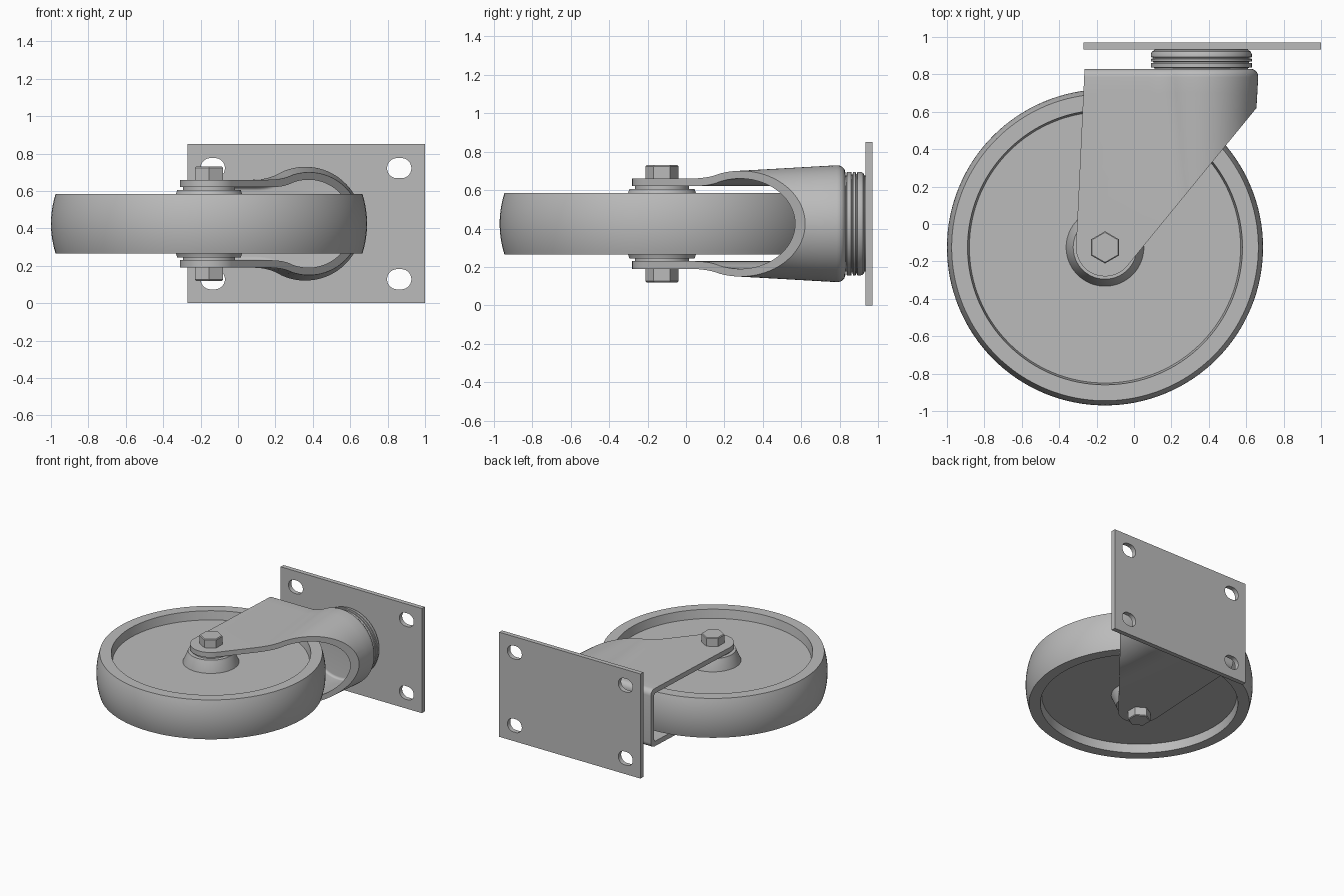
import bpy, bmesh
from math import sin, cos, pi, asin, sqrt, radians
from mathutils import Vector, Matrix

cube = bpy.data.objects.get("Cube")
if cube:
    bpy.data.objects.remove(cube, do_unlink=True)

grey = bpy.data.materials.new("plain grey")
grey.use_nodes = True
grey.diffuse_color = (0.5, 0.5, 0.5, 1)
grey.node_tree.nodes["Principled BSDF"].inputs["Base Color"].default_value = (0.5, 0.5, 0.5, 1)

MID = 0.425                      # height of the symmetry plane
AXLE = Vector((-0.155, -0.125, MID))
SWIVEL_X = 0.36


def finish(bm, name):
    bmesh.ops.remove_doubles(bm, verts=bm.verts, dist=1e-5)
    bmesh.ops.recalc_face_normals(bm, faces=bm.faces)
    mesh = bpy.data.meshes.new(name)
    bm.to_mesh(mesh)
    bm.free()
    mesh.materials.append(grey)
    obj = bpy.data.objects.new(name, mesh)
    bpy.context.collection.objects.link(obj)
    return obj


def smooth(obj, angle=30):
    bpy.ops.object.select_all(action='DESELECT')
    obj.select_set(True)
    bpy.context.view_layer.objects.active = obj
    bpy.ops.object.shade_smooth_by_angle(angle=radians(angle))


def loft(rings, name):
    """Skin equal-length closed rings and cap both ends."""
    bm = bmesh.new()
    rows = [[bm.verts.new(p) for p in ring] for ring in rings]
    n = len(rows[0])
    for a, b in zip(rows, rows[1:]):
        for i in range(n):
            j = (i + 1) % n
            bm.faces.new((a[i], a[j], b[j], b[i]))
    bm.faces.new(rows[0])
    bm.faces.new(rows[-1])
    return finish(bm, name)


def revolve(profile, centre, name, axis='Z', sides=96, phase=0):
    """Turn (radius, offset) pairs around an axis through centre."""
    turn = Matrix.Rotation(-pi / 2, 3, 'X') if axis == 'Y' else Matrix.Identity(3)
    angles = [phase + 2 * pi * i / sides for i in range(sides)]
    rings = []
    for r, t in profile:
        rings.append([Vector(centre) + turn @ Vector((r * cos(a), r * sin(a), t))
                      for a in angles])
    return loft(rings, name)


def boolean(obj, cutter, operation):
    mod = obj.modifiers.new("cut", 'BOOLEAN')
    mod.object = cutter
    mod.operation = operation
    mod.solver = 'EXACT'
    bpy.context.view_layer.objects.active = obj
    bpy.ops.object.modifier_apply(modifier=mod.name)
    bpy.data.objects.remove(cutter, do_unlink=True)


# Wheel: crowned tread, raised lip and recessed disc on both faces
side = [(0.725, 0.09), (0.735, 0.16), (0.82, 0.16)]
tread = [(0.82 + 0.025 * (1 - (t / 8) ** 2), 0.02 * t) for t in range(7, -8, -1)]
profile = side + tread + [(r, -t) for r, t in reversed(side)]
smooth(revolve(profile, AXLE, "wheel", sides=128), 25)

# Hub, spacers and axle
hub = [(0.21, 0.085), (0.175, 0.165), (0.17, 0.18)]
smooth(revolve([(r, -t) for r, t in reversed(hub)] + hub, AXLE, "hub"))
smooth(revolve([(0.14, -0.2), (0.14, 0.2)], AXLE, "axle_spacer"))

# Hexagonal bolt head and nut
hexagon = [(0.086, 0.23), (0.086, 0.299), (0.08, 0.305)]
for name, s in (("bolt_head", 1), ("axle_nut", -1)):
    revolve([(r, s * t) for r, t in hexagon], AXLE, name, sides=6, phase=pi / 6)


# Fork: flat legs blending into a tapered round housing
def fork_section(y, inset):
    h = 0.235 - inset
    r = 0.275 + 0.03 * (y - 0.27) / 0.53 - inset
    corner = Vector((SWIVEL_X - sqrt(r * r - h * h), h))
    start = pi - asin(h / r) - 0.25
    a = corner - Vector((0.09, 0))
    b = Vector((SWIVEL_X + r * cos(start), r * sin(start)))
    half = [Vector((-0.6, h))]
    for i in range(8):
        t = i / 8
        half.append(a * (1 - t) ** 2 + corner * 2 * t * (1 - t) + b * t * t)
    for i in range(25):
        ang = start * (1 - i / 24)
        half.append(Vector((SWIVEL_X + r * cos(ang), r * sin(ang))))
    return half + [Vector((p.x, -p.y)) for p in reversed(half[:-1])]


def fork_body(y0, top, inset, fillet, name):
    rows = [(y, inset) for y in (y0, 0, 0.15, 0.3, 0.45, 0.6, 0.7)]
    for i in range(7):
        q = pi / 2 * i / 6
        rows.append((top - fillet * (1 - sin(q)), inset + fillet * (1 - cos(q))))
    rings = []
    for y, d in rows:
        rings.append([(p.x, y, MID + p.y) for p in fork_section(y, d)])
    return loft(rings, name)


fork = fork_body(-0.38, 0.83, 0, 0.045, "fork")
inner = fork_body(-0.4, 0.79, 0.04, 0.02, "fork_cavity")
for v in inner.data.vertices:    # open the cavity at the back end
    if v.co.x < -0.5:
        v.co.x -= 0.1
boolean(fork, inner, 'DIFFERENCE')

outline = [(0.9, 0.92), (-0.26, 0.92)]
for i in range(25):
    ang = pi + radians(141) * i / 24
    outline.append((AXLE.x + 0.155 * cos(ang), AXLE.y + 0.155 * sin(ang)))
trim = loft([[(x, y, z) for x, y in outline] for z in (-0.2, 1.1)], "fork_outline")
boolean(fork, trim, 'INTERSECT')
smooth(fork)

# Swivel bearing: two grooves and a rounded cap
swivel = [(0.25, 0.82), (0.25, 0.835), (0.27, 0.837), (0.27, 0.86), (0.255, 0.862),
          (0.255, 0.867), (0.27, 0.869), (0.27, 0.883), (0.258, 0.885), (0.258, 0.89),
          (0.27, 0.892), (0.27, 0.908), (0.264, 0.922), (0.25, 0.93), (0.25, 0.94)]
smooth(revolve(swivel, (SWIVEL_X, 0, MID), "swivel_bearing", axis='Y'))

# Mounting plate with four slotted holes
bm = bmesh.new()
bmesh.ops.create_cube(bm, size=1)
bmesh.ops.scale(bm, vec=(1.27, 0.037, 0.85), verts=bm.verts)
bmesh.ops.translate(bm, vec=(0.365, 0.9515, MID), verts=bm.verts)
plate = finish(bm, "mounting_plate")
for x in (-0.135, 0.862):
    for z in (MID - 0.297, MID + 0.297):
        slot = []
        for i in range(32):
            ang = 2 * pi * (i + 0.5) / 32
            shift = 0.011 if cos(ang) > 0 else -0.011
            slot.append((x + shift + 0.054 * cos(ang), z + 0.054 * sin(ang)))
        boolean(plate, loft([[(a, y, b) for a, b in slot] for y in (0.8, 1.1)], "slot"),
                'DIFFERENCE')
smooth(plate)
